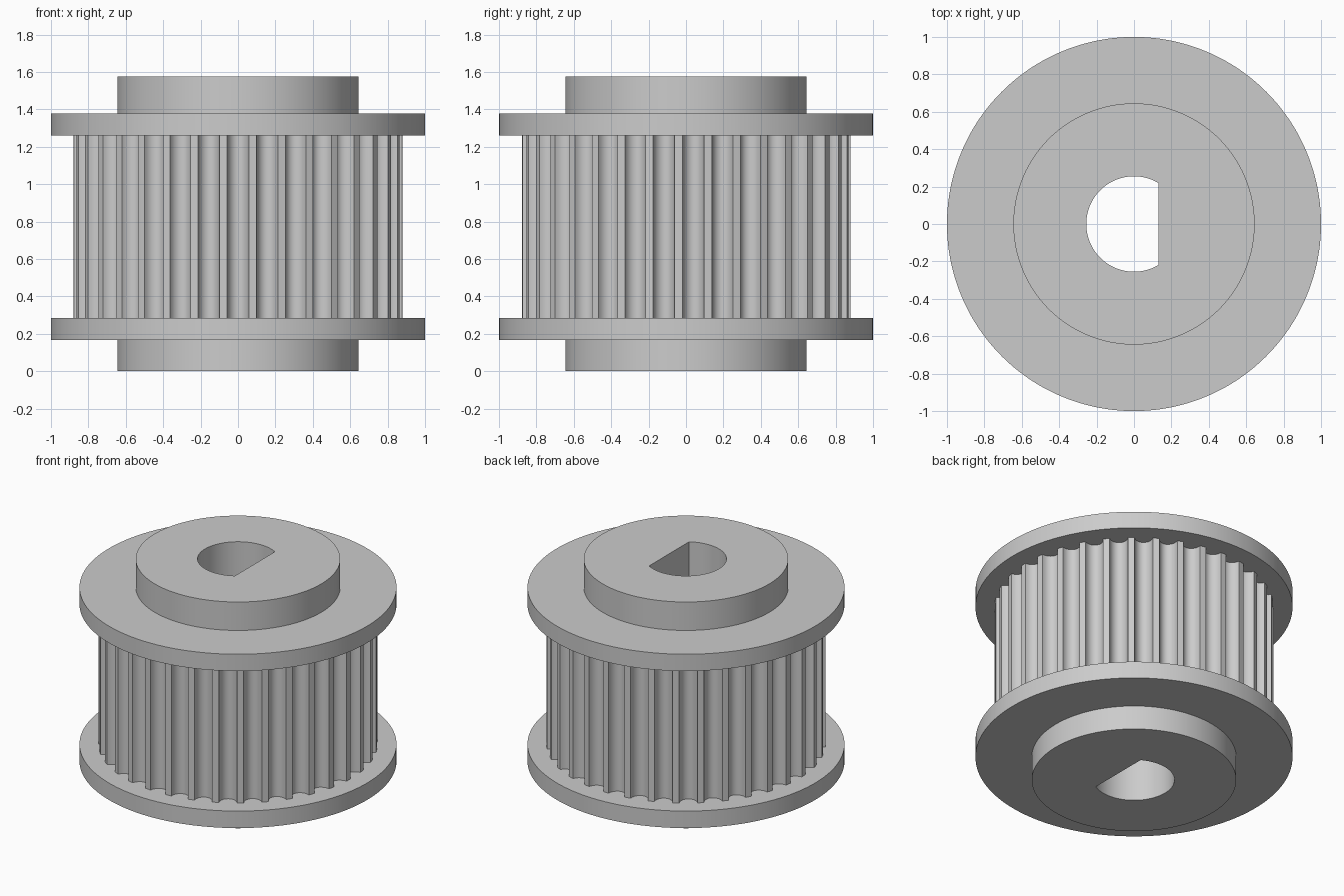
import bpy, bmesh
from math import pi, sin, cos

TEETH = 35
GROOVE_STEPS = 10
TIP_R, GROOVE_DEPTH = 0.88, 0.063
GROOVE_HALF = 0.066          # half of one groove, in radians
BORE_R, BORE_FLAT = 0.255, 0.13
HUB_R, FLANGE_R = 0.645, 1.0

cube = bpy.data.objects.get("Cube")
if cube:
    bpy.data.objects.remove(cube, do_unlink=True)

# Angular stations shared by every outline, with the groove depth at each
stations = []
pitch = 2 * pi / TEETH
for k in range(TEETH):
    centre = -pi / 2 + k * pitch
    for i in range(GROOVE_STEPS + 1):
        t = pi * i / GROOVE_STEPS
        stations.append((centre - GROOVE_HALF * cos(t), GROOVE_DEPTH * sin(t)))
    stations.append((centre + pitch / 2, 0.0))   # middle of the tooth land


def circle(r):
    return lambda a, d: r


def teeth(a, d):
    return TIP_R - d


def bore(a, d):
    # Round hole with one flat facing -x
    return min(BORE_R, BORE_FLAT / cos(a)) if cos(a) > 0.01 else BORE_R


# Stacked outlines: lower hub, lower flange, toothed drum, upper flange, upper hub
hub, flange = circle(HUB_R), circle(FLANGE_R)
outlines = [
    (bore, 0.0), (hub, 0.0), (hub, 0.167),
    (flange, 0.167), (flange, 0.285),
    (teeth, 0.285), (teeth, 1.26),
    (flange, 1.26), (flange, 1.377),
    (hub, 1.377), (hub, 1.575), (bore, 1.575),
]

bm = bmesh.new()
loops = []
for radius, z in outlines:
    loops.append([bm.verts.new((radius(a, d) * cos(a), radius(a, d) * sin(a), z))
                  for a, d in stations])

# Skin neighbouring outlines; the last joins the first through the bore
n = len(stations)
for lower, upper in zip(loops, loops[1:] + loops[:1]):
    for i in range(n):
        j = (i + 1) % n
        bm.faces.new((lower[i], lower[j], upper[j], upper[i]))
bmesh.ops.recalc_face_normals(bm, faces=bm.faces)

mesh = bpy.data.meshes.new("toothed_pulley")
bm.to_mesh(mesh)
bm.free()

# Plain grey metal
grey = bpy.data.materials.new("light_grey")
grey.use_nodes = True
colour = (0.6, 0.6, 0.6, 1.0)
grey.diffuse_color = colour
grey.node_tree.nodes["Principled BSDF"].inputs["Base Color"].default_value = colour
mesh.materials.append(grey)

pulley = bpy.data.objects.new("toothed_pulley", mesh)
bpy.context.collection.objects.link(pulley)
bpy.context.view_layer.objects.active = pulley
pulley.select_set(True)
bpy.ops.object.shade_smooth_by_angle(angle=pi / 6)
